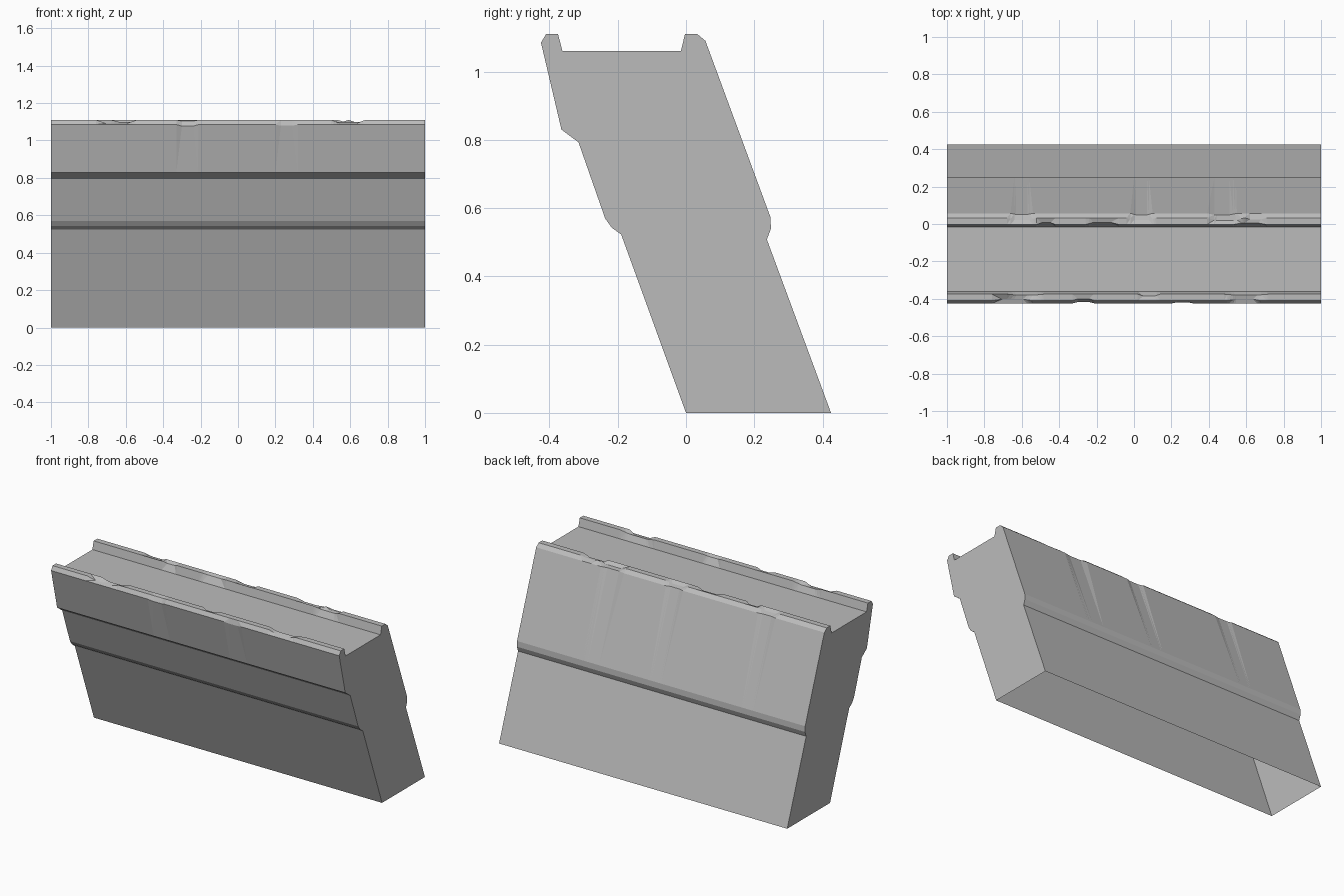
import bpy, bmesh, math

cube = bpy.data.objects.get("Cube")
if cube:
    bpy.data.objects.remove(cube, do_unlink=True)

stone = bpy.data.materials.new("grey_stone")
stone.use_nodes = True
grey = (0.5, 0.5, 0.5, 1)
stone.diffuse_color = grey
bsdf = stone.node_tree.nodes["Principled BSDF"]
bsdf.inputs["Base Color"].default_value = grey
bsdf.inputs["Roughness"].default_value = 0.8

# Cross-section (y, z), from the front foot over the top to the back foot
front = [(0, 0), (-.19, .523), (-.218, .543), (-.237, .57), (-.315, .793), (-.365, .83)]
front_ridge = [(-.425, 1.085), (-.41, 1.11), (-.375, 1.11), (-.362, 1.06)]
back_ridge = [(-.015, 1.06), (-.003, 1.11), (.033, 1.11), (.057, 1.09)]
back = [(.247, .575), (.249, .54), (.237, .508), (.425, 0)]
profile = front + front_ridge + back_ridge + back
F_OUT, F_TOP, F_IN = 6, 7, 8
B_IN, B_TOP, B_OUT = 11, 12, 13

# Worn chips: profile point, centre x, half width, y shift, z shift
chips = [
    (F_TOP, -.65, .11, .008, -.018), (F_IN, -.58, .1, -.005, -.012),
    (F_OUT, -.27, .06, .008, -.008), (F_TOP, -.27, .06, .01, -.006),
    (F_OUT, .26, .06, .006, -.006), (F_IN, .08, .06, -.01, -.008),
    (F_TOP, .59, .09, .008, -.018), (F_IN, .6, .12, -.005, -.012),
    (B_TOP, -.6, .08, -.012, -.012), (B_OUT, -.6, .06, -.006, 0),
    (B_IN, -.47, .05, .01, -.01), (B_IN, -.17, .09, .012, -.008),
    (B_TOP, .04, .08, -.012, -.014), (B_OUT, .04, .06, -.008, 0),
    (B_TOP, .49, .1, -.014, -.018), (B_OUT, .47, .08, -.008, 0),
    (B_IN, .62, .09, .008, -.012), (B_TOP, .65, .06, -.008, -.01),
]


def section(x):
    """Cross-section at x with the chips knocked out of the ridges."""
    pts = [list(p) for p in profile]
    for i, c, w, dy, dz in chips:
        k = min(1, max(0, 2 * (1 - abs(x - c) / w)))
        pts[i][0] += dy * k
        pts[i][1] += dz * k
    return [(x, y, z) for y, z in pts]


stations = {-1, 1}
for i, c, w, dy, dz in chips:
    stations.update(round(c + w * k, 3) for k in (-1, -.5, .5, 1))

# Loft the sections along x, close both ends, leave the underside open
bm = bmesh.new()
rows = [[bm.verts.new(p) for p in section(x)] for x in sorted(stations)]
for a, b in zip(rows, rows[1:]):
    for j in range(len(profile) - 1):
        bm.faces.new((a[j], b[j], b[j + 1], a[j + 1]))
bmesh.ops.triangulate(bm, faces=bm.faces[:])
bm.faces.new(rows[0])
bm.faces.new(rows[-1][::-1])

# Merge the flat strips back into whole faces
bmesh.ops.dissolve_limit(bm, angle_limit=math.radians(.3),
                         verts=bm.verts[:], edges=bm.edges[:])
bmesh.ops.recalc_face_normals(bm, faces=bm.faces[:])

mesh = bpy.data.meshes.new("leaning_wall")
bm.to_mesh(mesh)
bm.free()
mesh.materials.append(stone)
wall = bpy.data.objects.new("leaning_wall", mesh)
bpy.context.collection.objects.link(wall)
